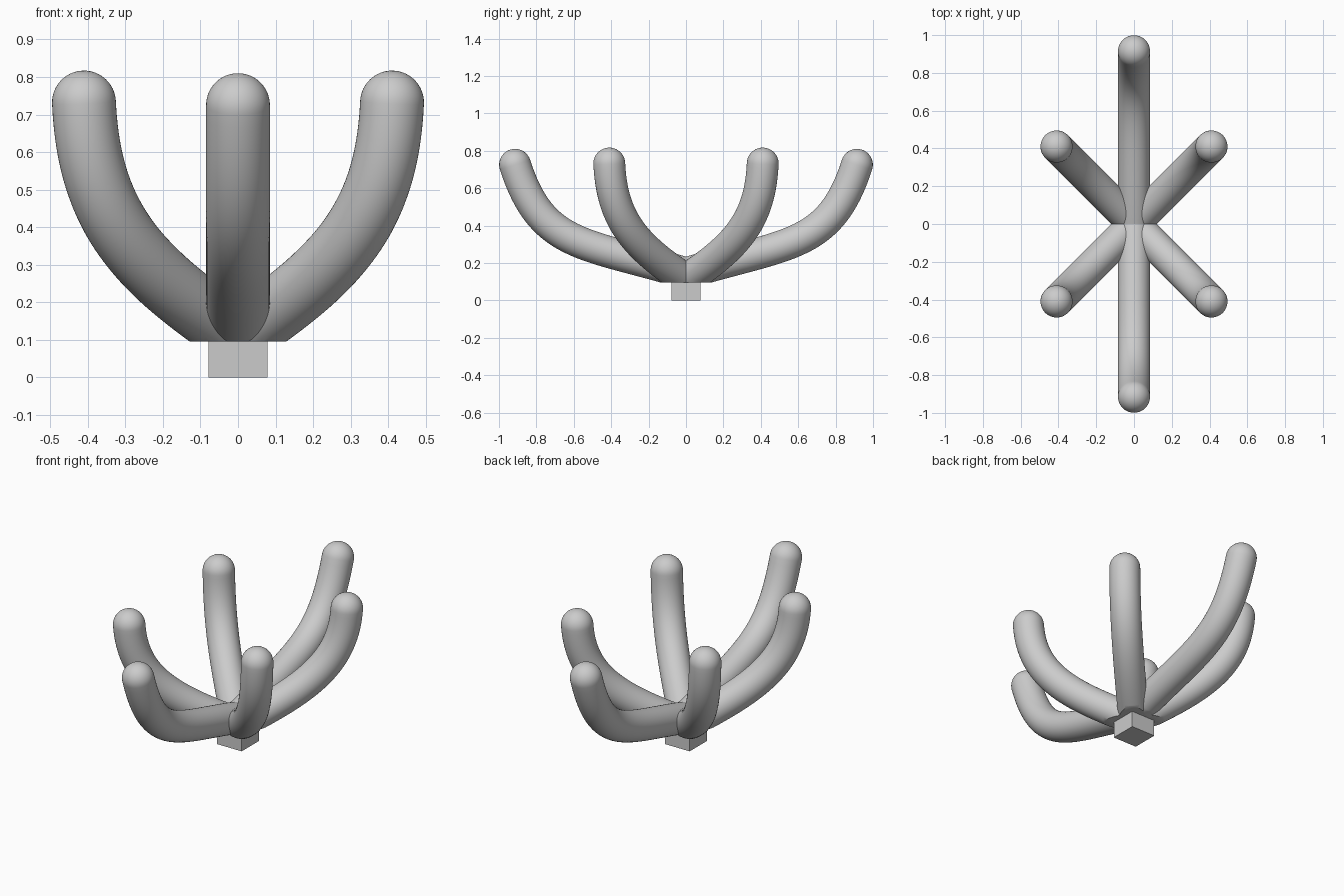
import bpy, bmesh, math
from mathutils import Vector

if "Cube" in bpy.data.objects:
    bpy.data.objects.remove(bpy.data.objects["Cube"])

R = 0.085       # arm radius
CUT = 0.096     # flat underside height, where the arms meet the base
SEG = 48


def bezier(p, t):
    u = 1 - t
    w = (u**3, 3*u*u*t, 3*u*t*t, t**3)
    d = (-3*u*u, 3*u*u - 6*u*t, 6*u*t - 3*t*t, 3*t*t)
    pos = [sum(a*q[i] for a, q in zip(w, p)) for i in (0, 1)]
    tan = [sum(a*q[i] for a, q in zip(d, p)) for i in (0, 1)]
    return Vector(pos), Vector(tan).normalized()


def arm(name, path, angle):
    """Round tube swept along a bezier (radial, height) with a dome tip."""
    out = Vector((math.cos(angle), math.sin(angle), 0))
    side = Vector((-out.y, out.x, 0))
    up = Vector((0, 0, 1))
    stations = [(*bezier(path, i/40), R) for i in range(41)]
    end, tan = bezier(path, 1)
    for i in range(1, 12):
        a = math.pi/2*i/12
        stations.append((end + tan*R*math.sin(a), tan, R*math.cos(a)))

    bm = bmesh.new()
    rings = []
    for c, t, r in stations:
        centre = out*c.x + up*c.y
        normal = out*-t.y + up*t.x
        rings.append([bm.verts.new(centre + (side*math.cos(a) + normal*math.sin(a))*r)
                      for a in (2*math.pi*k/SEG for k in range(SEG))])
    for a, b in zip(rings, rings[1:]):
        for k in range(SEG):
            n = (k + 1) % SEG
            bm.faces.new((a[k], a[n], b[n], b[k]))
    tip = end + tan*R
    pole = bm.verts.new(out*tip.x + up*tip.y)
    for k in range(SEG):
        bm.faces.new((rings[-1][k], rings[-1][(k + 1) % SEG], pole))
    bm.faces.new(rings[0][::-1])

    # Trim the underside flat and close it
    cut = bmesh.ops.bisect_plane(bm, geom=bm.verts[:] + bm.edges[:] + bm.faces[:],
                                 plane_co=(0, 0, CUT), plane_no=(0, 0, 1), clear_inner=True)
    edges = [e for e in cut['geom_cut'] if isinstance(e, bmesh.types.BMEdge)]
    bmesh.ops.holes_fill(bm, edges=edges, sides=0)
    bmesh.ops.recalc_face_normals(bm, faces=bm.faces[:])
    mesh = bpy.data.meshes.new(name)
    bm.to_mesh(mesh)
    bm.free()
    ob = bpy.data.objects.new(name, mesh)
    bpy.context.collection.objects.link(ob)
    bpy.ops.object.select_all(action='DESELECT')
    ob.select_set(True)
    bpy.context.view_layer.objects.active = ob
    bpy.ops.object.shade_smooth_by_angle(angle=math.radians(35))


# Square base peg
bpy.ops.mesh.primitive_cube_add(size=1, location=(0, 0, CUT/2))
base = bpy.context.object
base.name = "base_peg"
base.scale = (0.157, 0.157, CUT)

# Two long arms (front and back) and four short diagonal arms
LONG = [(0, 0.145), (0.55, 0.31), (0.77, 0.28), (0.914, 0.725)]
SHORT = [(0, 0.11), (0.37, 0.285), (0.56, 0.42), (0.58, 0.732)]
for name, deg in (("back", 90), ("front", 270)):
    arm(f"long_arm_{name}", LONG, math.radians(deg))
for i in range(4):
    arm(f"short_arm_{i + 1}", SHORT, math.radians(45 + 90*i))
